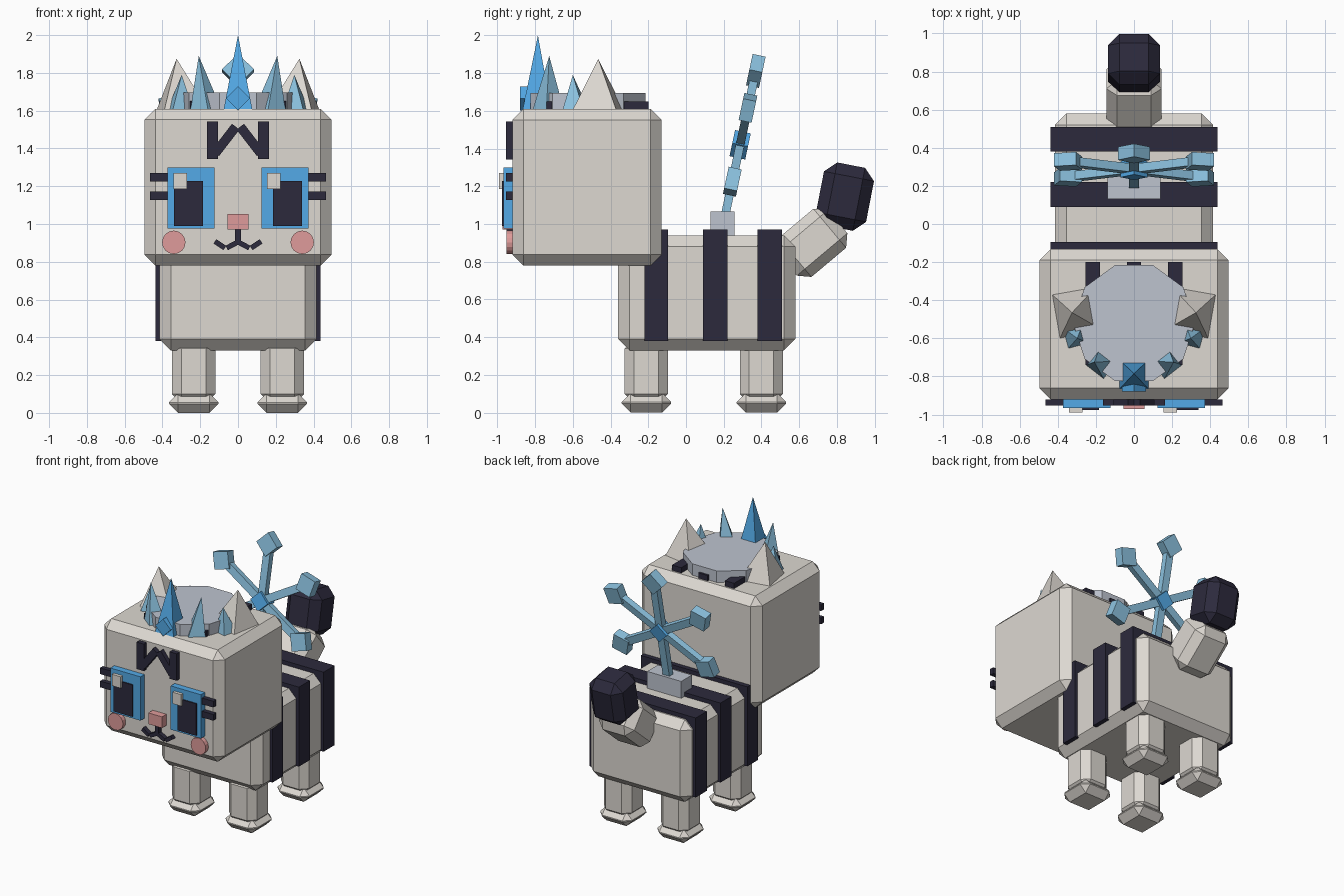
import bpy, bmesh, math
from mathutils import Matrix, Vector

if "Cube" in bpy.data.objects:
    bpy.data.objects.remove(bpy.data.objects["Cube"])


def material(name, rgb):
    mat = bpy.data.materials.new(name)
    mat.use_nodes = True
    colour = tuple((c / 255) ** 2.2 for c in rgb) + (1,)
    mat.diffuse_color = colour
    mat.node_tree.nodes["Principled BSDF"].inputs["Base Color"].default_value = colour
    return mat


CREAM = material("warm cream", (220, 215, 208))
DARK = material("midnight", (48, 46, 63))
BLUE = material("bright blue", (84, 168, 230))
ICE = material("ice blue", (138, 192, 222))
GREY = material("silver grey", (188, 194, 206))
PINK = material("blush pink", (222, 154, 153))


def finish(name, bm, mat, matrix):
    bmesh.ops.transform(bm, matrix=matrix, verts=bm.verts)
    bmesh.ops.recalc_face_normals(bm, faces=bm.faces)
    mesh = bpy.data.meshes.new(name)
    bm.to_mesh(mesh)
    bm.free()
    mesh.materials.append(mat)
    obj = bpy.data.objects.new(name, mesh)
    bpy.context.collection.objects.link(obj)
    return obj


def box(name, centre, size, mat, bevel=0, turn=None):
    """Box with optional chamfer and rotation matrix."""
    bm = bmesh.new()
    bmesh.ops.create_cube(bm, size=1)
    bmesh.ops.scale(bm, vec=size, verts=bm.verts)
    if bevel:
        bmesh.ops.bevel(bm, geom=bm.edges[:], offset=bevel, segments=1,
                        affect='EDGES', profile=0.5)
    matrix = Matrix.Translation(centre) @ (turn or Matrix())
    return finish(name, bm, mat, matrix)


def span(name, x, y, z, mat, bevel=0):
    """Box given by its range on each axis."""
    ranges = (x, y, z)
    return box(name, [(a + b) / 2 for a, b in ranges],
               [b - a for a, b in ranges], mat, bevel)


def prism(name, centre, radius, depth, sides, mat, turn):
    bm = bmesh.new()
    bmesh.ops.create_cone(bm, cap_ends=True, segments=sides, radius1=radius,
                          radius2=radius, depth=depth)
    return finish(name, bm, mat, Matrix.Translation(centre) @ turn)


def spike(name, base, half, tip, angle, mat):
    """Square pyramid whose tip may lean."""
    bm = bmesh.new()
    bmesh.ops.create_cube(bm, size=1)
    turn = Matrix.Rotation(math.radians(angle), 3, 'Z')
    for v in bm.verts:
        if v.co.z > 0:
            v.co = Vector(tip)
        else:
            corner = turn @ Vector((v.co.x * 2 * half, v.co.y * 2 * half, 0))
            v.co = Vector(base) + corner
    bmesh.ops.remove_doubles(bm, verts=bm.verts, dist=0.0001)
    return finish(name, bm, mat, Matrix())


def bar(name, a, b, width, y, depth, mat):
    """Flat bar on the face between two (x, z) points."""
    dx, dz = b[0] - a[0], b[1] - a[1]
    turn = Matrix.Rotation(-math.atan2(dz, dx), 4, 'Y')
    return box(name, ((a[0] + b[0]) / 2, y, (a[1] + b[1]) / 2),
               (math.hypot(dx, dz), depth, width), mat, 0, turn)


def rot(degrees, axis):
    return Matrix.Rotation(math.radians(degrees), 4, axis)


# Head and body
span("head", (-.495, .495), (-.92, -.13), (.78, 1.61), CREAM, .058)
span("body", (-.415, .415), (-.36, .58), (.33, .94), CREAM, .06)
for i, (y0, y1) in enumerate([(-.22, -.095), (.09, .22), (.38, .51)]):
    span(f"body_stripe_{i + 1}", (-.437, .437), (y0, y1), (.38, .97), DARK)

# Legs and feet
for side, s in (("left", 1), ("right", -1)):
    for end, y in (("front", -.21), ("back", .40)):
        box(f"{end}_{side}_leg", (s * .235, y, .22), (.23, .23, .34), CREAM, .05)
        box(f"{end}_{side}_foot", (s * .235, y, .052), (.262, .262, .104), CREAM, .048)

# Tail
box("tail_base", (0, .67, .90), (.29, .35, .27), CREAM, .055, rot(40, 'X'))
box("tail_tip", (0, .843, 1.145), (.274, .27, .34), DARK, .06, rot(-11, 'X'))

# Snowflake key on the back
box("key_base", (0, .193, .995), (.28, .126, .14), GREY)
LENGTH = .4
hub = Matrix.Translation((0, .287, 1.42)) @ rot(-12, 'X')
for i in range(6):
    spoke = hub @ rot(60 * i, 'Y')
    place = spoke @ Matrix.Translation((0, 0, LENGTH / 2))
    box(f"key_arm_{i + 1}", (0, 0, 0), (.055, .045, LENGTH), ICE, 0, place)
    if i != 3:
        place = spoke @ Matrix.Translation((0, 0, LENGTH)) @ rot(45, 'Y')
        box(f"key_end_{i + 1}", (0, 0, 0), (.12, .07, .12), ICE, 0, place)
box("key_centre", (0, 0, 0), (.1, .085, .1), BLUE, 0, hub @ rot(45, 'Y'))

# Crown plate and the stripes under it
prism("crown_plate", (0, -.52, 1.65), .32, .09, 10, GREY, rot(90, 'Z') @ rot(0, 'X'))
for i, x in enumerate((-.217, 0, .217)):
    span(f"head_stripe_{i + 1}", (x - .038, x + .038), (-.74, -.2), (1.6, 1.65), DARK)

# Crown spikes and gem
spike("crown_centre_spike", (0, -.79, 1.61), .075, (0, -.785, 2.0), 0, BLUE)
box("crown_gem", (0, -.845, 1.665), (.09, .07, .09), BLUE, 0, rot(45, 'Y'))
for side, s in (("left", 1), ("right", -1)):
    spike(f"crown_{side}_spike", (s * .17, -.73, 1.61), .058,
          (s * .208, -.725, 1.89), s * 38, ICE)
    spike(f"crown_{side}_small_spike", (s * .305, -.585, 1.61), .055,
          (s * .298, -.6, 1.79), s * 75, ICE)
    spike(f"{side}_ear", (s * .295, -.465, 1.61), .115,
          (s * .325, -.465, 1.875), s * -10, CREAM)

# Eyes, cheeks and whiskers
for side, s in (("left", 1), ("right", -1)):
    span(f"{side}_eye", (s * .248 - .124, s * .248 + .124), (-.967, -.91), (.975, 1.30), BLUE)
    span(f"{side}_pupil", (s * .262 - .077, s * .262 + .077), (-.976, -.96), (.99, 1.227), DARK)
    x = s * .248 - .058
    span(f"{side}_eye_highlight", (x - .036, x + .036), (-.99, -.96), (1.185, 1.27), CREAM)
    prism(f"{side}_cheek", (s * .34, -.932, .903), .062, .04, 16, PINK, rot(90, 'X'))
    for i, z in enumerate((1.15, 1.248)):
        box(f"{side}_whisker_{i + 1}", (s * .40, -.937, z), (.13, .034, .046), DARK)

# Nose and mouth
span("nose", (-.056, .056), (-.972, -.91), (.97, 1.053), PINK)
bar("mouth_stem", (0, .89), (0, .98), .03, -.935, .035, DARK)
for side, s in (("left", 1), ("right", -1)):
    for i, (a, b) in enumerate([((0, .905), (.06, .873)), ((.07, .873), (.122, .908))]):
        bar(f"mouth_{side}_{i + 1}", (s * a[0], a[1]), (s * b[0], b[1]), .027,
            -.935, .035, DARK)

# Forehead marking
for side, s in (("left", 1), ("right", -1)):
    bar(f"brow_{side}_bar", (s * .135, 1.343), (s * .135, 1.543), .058, -.936, .036, DARK)
    bar(f"brow_{side}_slant", (s * .12, 1.375), (s * .012, 1.515), .05, -.936, .034, DARK)
